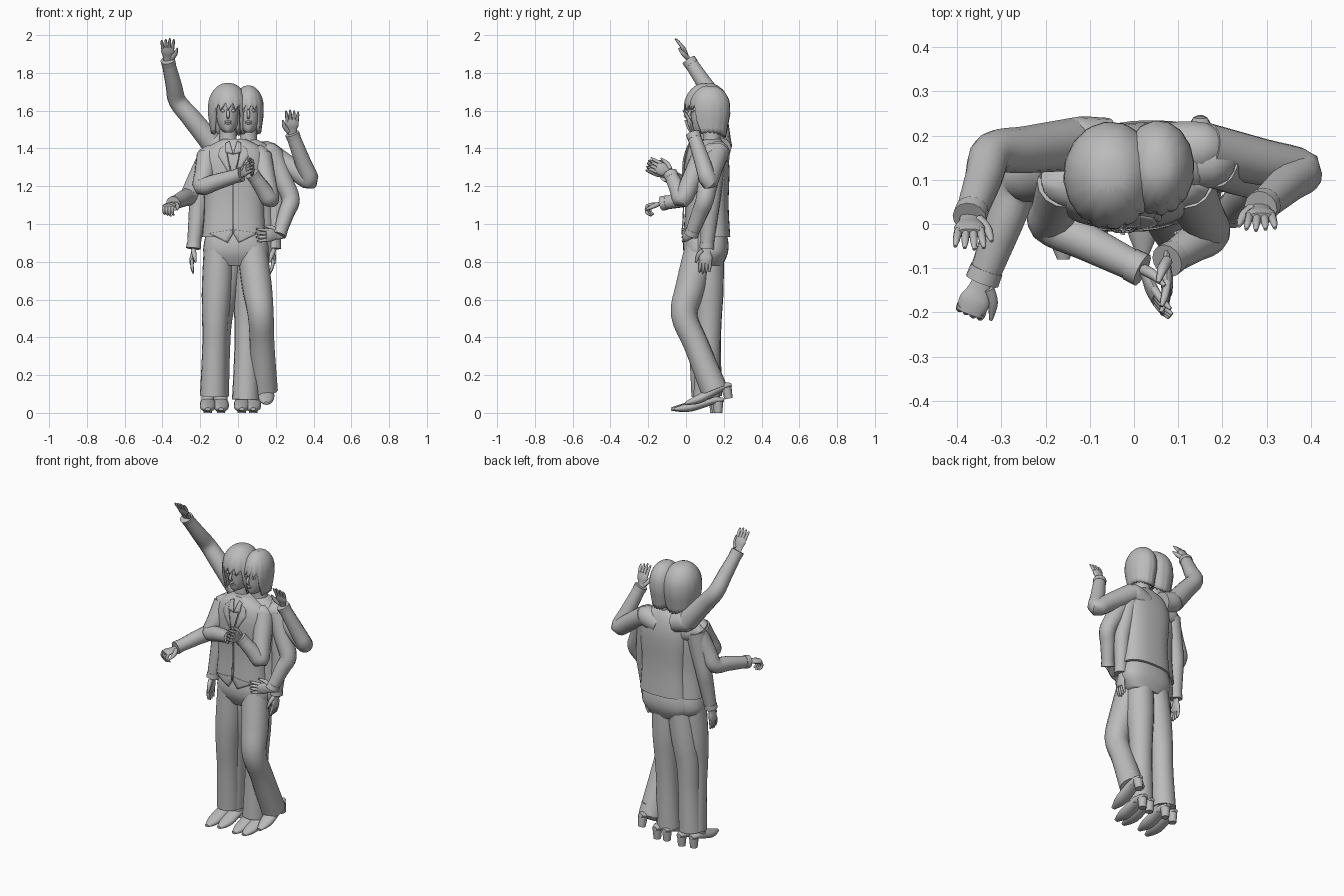
import bpy, bmesh
from math import sin, cos, pi, radians, copysign
from mathutils import Vector
from mathutils.bvhtree import BVHTree

cube = bpy.data.objects.get("Cube")
if cube:
    bpy.data.objects.remove(cube, do_unlink=True)

FRONT, BACK = Vector((0, -1, 0)), Vector((0, 1, 0))
LEFT, RIGHT = Vector((1, 0, 0)), Vector((-1, 0, 0))
UP, DOWN = Vector((0, 0, 1)), Vector((0, 0, -1))

grey = bpy.data.materials.new("plain_grey")
grey.use_nodes = True
grey.diffuse_color = (.5, .5, .5, 1)
grey.node_tree.nodes["Principled BSDF"].inputs["Base Color"].default_value = grey.diffuse_color


def finish(name, bm, angle=50, thickness=0):
    bmesh.ops.recalc_face_normals(bm, faces=bm.faces)
    mesh = bpy.data.meshes.new(name)
    bm.to_mesh(mesh)
    bm.free()
    part = bpy.data.objects.new(name, mesh)
    bpy.context.collection.objects.link(part)
    mesh.materials.append(grey)
    if thickness:
        part.modifiers.new("thickness", "SOLIDIFY").thickness = thickness
    bpy.ops.object.select_all(action="DESELECT")
    part.select_set(True)
    bpy.context.view_layer.objects.active = part
    bpy.ops.object.shade_smooth_by_angle(angle=radians(angle))
    return part


def spline(keys, steps):
    """Smooth curve through key tuples of any length."""
    keys = [Vector(key) for key in keys]
    last = len(keys) - 1
    result = []
    for i in range(last):
        before, start, end, after = (keys[max(0, min(last, i + k))] for k in (-1, 0, 1, 2))
        leave, arrive = (end - before) / 2, (after - start) / 2
        for step in range(steps):
            t = step / steps
            ease = t * t * (3 - 2 * t)
            result.append(start.lerp(end, ease) + leave * t * (1 - t) ** 2 - arrive * t * t * (1 - t))
    return result + [keys[last]]


def turn(count):
    return [2 * pi * k / count for k in range(count)]


def skin(bm, rings, closed_end=True):
    rows = [[bm.verts.new(point) for point in ring] for ring in rings]
    for lower, upper in zip(rows, rows[1:]):
        for i in range(len(lower)):
            bm.faces.new((lower[i - 1], lower[i], upper[i], upper[i - 1]))
    bm.faces.new(rows[0])
    if closed_end:
        bm.faces.new(rows[-1])


def tube(bm, points, radii, side=LEFT + BACK * 3 + UP, flat=1, steps=4, sides=14):
    """Round or flattened loft along a path."""
    path = spline(points, steps)
    widths = spline([(r, 0) for r in radii], steps)
    rings = []
    for i, centre in enumerate(path):
        along = (path[min(i + 1, len(path) - 1)] - path[max(i - 1, 0)]).normalized()
        side = (side - along * side.dot(along)).normalized()
        across = along.cross(side) * flat
        rings.append([centre + (side * cos(a) + across * sin(a)) * widths[i].x for a in turn(sides)])
    skin(bm, rings)


def stack(name, x, y, half_width, half_depth, keys, power=.8):
    """Upright body part from rings of (height, relative width, relative depth)."""
    def soften(value):
        return copysign(abs(value) ** power, value)
    bm = bmesh.new()
    skin(bm, [[(x + half_width * w * soften(cos(a)), y + half_depth * d * soften(sin(a)), z)
               for a in turn(32)] for z, w, d in spline(keys, 4)])
    return finish(name, bm)


def limb(name, root, joint, tip, radii):
    """Sleeve or trouser leg bending at one joint."""
    root, joint, tip = Vector(root), Vector(joint), Vector(tip)
    bm = bmesh.new()
    tube(bm, [root, root.lerp(joint, .6), joint, joint.lerp(tip, .4), tip], radii)
    finish(name, bm)
    return tip, (tip - joint).normalized()


def hand(name, wrist, aim, palm, thumb, curl, spread):
    aim = aim.normalized()
    palm = (palm - aim * palm.dot(aim)).normalized()
    side = aim.cross(palm) * thumb

    def at(forward, sideways=0, inward=0):
        return wrist + aim * forward + side * sideways + palm * inward
    bm = bmesh.new()
    tube(bm, [at(-.02), at(.02), at(.05), at(.08)], (.02, .025, .035, .03), side, .4)
    for finger in range(4):
        length = .07 - .006 * abs(finger - 1)
        offset = .025 - finger / 60
        points, bend = [at(.066, offset)], 0
        for joint in range(3):
            bend += curl
            points.append(points[-1] + length / 3 * (aim * cos(bend) + palm * sin(bend)) + side * offset * spread)
        tube(bm, points, (.01, .009, .008, .004), side, steps=2, sides=8)
    tube(bm, [at(.01, .02), at(.04, .04, .01), at(.08, .05, .02)], (.013, .012, .004), side, sides=8)
    finish(name, bm)


def arm(name, shoulder, elbow, wrist, palm, aim=None, curl=.1, spread=.1):
    tip, along = limb(name + "_sleeve", shoulder, elbow, wrist, (.06, .053, .048, .043, .035))
    hand(name + "_hand", tip + along * .01, aim or along, palm, 1 if "right" in name else -1, curl, spread)
    bm = bmesh.new()
    tube(bm, [tip - along * .02, tip + along * .01], (.038, .039), steps=1)
    finish(name + "_cuff", bm, 30)
    # Rounded shoulder joining the sleeve to the chest
    bm = bmesh.new()
    joint = Vector(shoulder)
    chest = Vector((joint.x * .4, joint.y, joint.z - .03))
    tube(bm, [chest, joint, joint.lerp(Vector(elbow), .15)], (.06, .06, .02))
    finish(name + "_shoulder", bm)


# Torsos and hips
trunk = [(.93, 1, 1.05), (1.1, .93, .95), (1.3, 1, 1), (1.4, .85, .8), (1.45, .35, .5)]
pelvis = [(.78, .7, .7), (.84, 1, 1), (.9, 1, 1.05), (.97, .9, .9)]
front_body = stack("front_waistcoat", -.02, .09, .17, .1, trunk)
stack("back_jacket", .04, .14, .16, .09, trunk)
stack("front_hips", -.01, .09, .17, .1, pelvis)
stack("back_hips", .03, .13, .16, .09, pelvis)

# Trouser legs
cloth = (.08, .08, .07, .066, .072)
limb("front_right_trouser", (-.1, .08, .9), (-.12, .07, .5), (-.13, .1, .09), cloth)
limb("front_left_trouser", (.07, .08, .9), (.12, -.01, .52), (.14, .15, .12), cloth)
limb("back_left_trouser", (.06, .12, .9), (.05, .12, .5), (.04, .11, .07), cloth)
limb("back_right_trouser", (-.04, .12, .9), (-.1, .12, .5), (-.12, .12, .09), cloth)


# Shoes with block heels; tilt raises the heel around the toe
def shoe(name, x, toe, tilt=0, lift=0):
    bm = bmesh.new()
    tube(bm, [(0, 0, .02), (0, .08, .03), (0, .2, .065), (0, .26, .07)], (.014, .041, .036, .016), LEFT, .6)
    tube(bm, [(0, .17, .05), (0, .19, .14)], (.034, .034), steps=1)
    tube(bm, [(0, .23, .06), (0, .23, 0)], (.028, .022), steps=1)
    for vert in bm.verts:
        side, y, z = vert.co
        z = max(z, 0)
        vert.co = (x + side, toe + y * cos(tilt) - z * sin(tilt), lift + y * sin(tilt) + z * cos(tilt))
    finish(name, bm)


shoe("front_right_shoe", -.16, -.08)
shoe("back_right_shoe", -.09, -.06)
shoe("back_left_inner_shoe", .02, -.07)
shoe("back_left_outer_shoe", .08, -.06)
shoe("front_left_shoe", .15, 0, tilt=.2, lift=.03)

# Arms: raised pair, clasped pair, reaching and hip pair, hanging pair
arm("raised_right", (-.14, .18, 1.43), (-.32, .16, 1.65), (-.37, .02, 1.86), FRONT, UP + FRONT / 2)
arm("raised_left", (.16, .17, 1.38), (.38, .12, 1.23), (.29, .04, 1.47), FRONT, UP + FRONT * .3)
arm("clasped_right", (-.16, .09, 1.36), (-.19, 0, 1.2), (.01, -.1, 1.26), LEFT,
    FRONT * 2 + LEFT + UP, spread=.04)
arm("clasped_left", (.12, .09, 1.36), (.17, -.02, 1.13), (.08, -.08, 1.26), RIGHT, FRONT * 2 + UP, spread=.04)
arm("reaching_right", (-.16, .12, 1.34), (-.26, .09, 1.15), (-.34, -.12, 1.11), DOWN, curl=.8, spread=0)
arm("hip_left", (.18, .14, 1.37), (.28, .1, 1.13), (.22, .03, .95), BACK, RIGHT * 2 + FRONT)
arm("hanging_right", (-.16, .13, 1.35), (-.21, .12, 1.1), (-.235, .09, .88), LEFT, spread=.02)
arm("hanging_left", (.16, .15, 1.35), (.2, .13, 1.1), (.19, .11, .88), RIGHT, spread=.02)

# Waistcoat details laid on the front surface
surface = BVHTree.FromObject(front_body, bpy.context.evaluated_depsgraph_get())
middle = -.025


def patch(name, outline, direction, lift=.004):
    bm = bmesh.new()
    bm.faces.new([bm.verts.new((middle + direction * x, 0, z)) for x, z in outline])
    bmesh.ops.triangulate(bm, faces=bm.faces)
    bmesh.ops.subdivide_edges(bm, edges=bm.edges, cuts=4, use_grid_fill=True)
    for vert in bm.verts:
        start = Vector((vert.co.x, -1, max(vert.co.z, .94)))
        vert.co.y = surface.ray_cast(start, BACK)[0].y - lift
    finish(name, bm, 30, .007)


for direction, word in ((-1, "right"), (1, "left")):
    patch(word + "_lapel", [(0, 1.23), (.08, 1.36), (.07, 1.4), (.04, 1.42), (.03, 1.35)], direction)
    patch(word + "_hem_point", [(0, .97), (0, .95), (.03, .9), (.13, .95)], direction)
    patch(word + "_shirt_collar", [(0, 1.37), (.04, 1.38), (.04, 1.43), (.02, 1.44)], direction, .01)
patch("front_placket", [(-.005, 1.24), (.005, 1.24), (.005, .95), (-.005, .95)], 1)


# Heads with bobbed hair and a jagged fringe
def head(name, x, y, hair_width):
    stack(name + "_neck", x, y + .01, .05, .05, [(1.4, 1.1, 1), (1.46, .9, .9), (1.56, .9, .9)], 1)
    jaw = y - .02
    stack(name + "_face", x, jaw, .063, .08,
          [(1.485, .3, .7), (1.5, .6, .85), (1.54, .9, .95), (1.6, 1, 1), (1.66, 1, 1), (1.69, .8, .8)], 1)
    bm = bmesh.new()
    face = jaw - .08

    def bar(offset, z, reach, radius):
        """Feature lying across the face, bulging at its middle."""
        middle_x = x + offset
        ends = [Vector((middle_x + s * reach, face + .01 + abs(offset) / 5, z)) for s in (-1, 1)]
        tube(bm, [ends[0], ends[0].lerp(ends[1], .5) + FRONT * .007, ends[1]], (.002, radius, .002), UP, sides=8)
    for height in (1.533, 1.542):
        bar(0, height, .02, .006)
    for eye in (-.027, .027):
        bar(eye, 1.6, .014, .009)
        bar(eye, 1.62, .016, .005)
    tube(bm, [(x, face + .005, 1.61), (x, face - .014, 1.575), (x, face + .004, 1.56)], (.006, .009, .006), sides=8)
    finish(name + "_features", bm)

    bm, crown, rings = bmesh.new(), 1.735, []
    for row in range(1, 13):
        t, ring = row / 12, []
        for i, a in enumerate(turn(48)):
            opening = max(0, min(1, (cos(pi / 4) + .1 + sin(a)) * 4))
            fringe = 1.6 + .02 * (i % 3)
            nape = 1.46 + .02 * cos(a) ** 2 + .01 * (i % 2)
            end = fringe + (nape - fringe) * opening
            z = crown - (crown - end) * (1 - cos(t * pi / 2)) ** .8
            drop = (crown - z) / .28
            dome = (1 - (1 - min(1, drop * 2.4)) ** 2) ** .5
            taper = 1 - .5 * max(0, drop - .55)
            r = dome * taper * (1 + .02 * t * sin(i * pi * 2 / 3))
            ring.append((x + hair_width * r * cos(a), y + .107 * r * sin(a), z))
        rings.append(ring)
    skin(bm, rings, closed_end=False)
    finish(name + "_hair", bm, 40, .014)


head("front_head", -.053, .11, .092)
head("back_head", .055, .127, .081)
